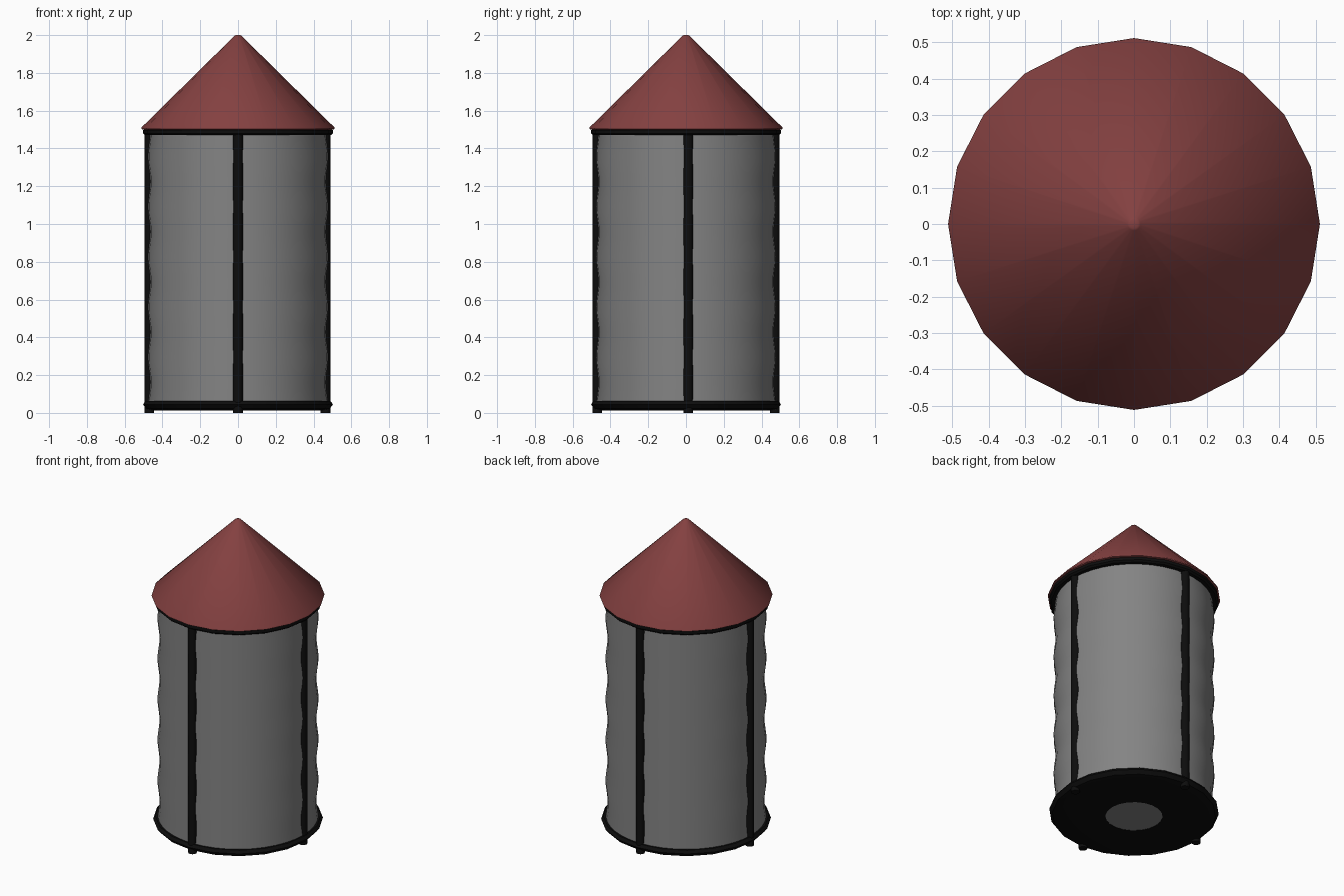
import bpy, bmesh, math
from mathutils import Vector

if "Cube" in bpy.data.objects:
    bpy.data.objects.remove(bpy.data.objects["Cube"])


def material(name, rgb):
    m = bpy.data.materials.new(name)
    m.diffuse_color = (*rgb, 1)
    m.use_nodes = True
    m.node_tree.nodes["Principled BSDF"].inputs["Base Color"].default_value = m.diffuse_color
    return m


GREY = material("tank grey", (0.23, 0.23, 0.23))
BLACK = material("frame black", (0.004, 0.004, 0.004))
RED = material("roof red", (0.23, 0.052, 0.052))


def lathe(name, profile, mat, sides=20, centre=(0, 0), closed=False, angle=35):
    """Spin an (r, z) profile about the vertical axis."""
    bm = bmesh.new()
    rings = []
    for r, z in profile:
        if r < 1e-6:
            rings.append([bm.verts.new((centre[0], centre[1], z))] * sides)
        else:
            rings.append([bm.verts.new((centre[0] + r * math.cos(2 * math.pi * i / sides),
                                        centre[1] + r * math.sin(2 * math.pi * i / sides), z))
                          for i in range(sides)])
    pairs = list(zip(rings, rings[1:]))
    if closed:
        pairs.append((rings[-1], rings[0]))
    for a, b in pairs:
        for i in range(sides):
            j = (i + 1) % sides
            quad = list(dict.fromkeys((a[i], a[j], b[j], b[i])))
            if len(quad) > 2:
                bm.faces.new(quad)
    bmesh.ops.recalc_face_normals(bm, faces=bm.faces)
    me = bpy.data.meshes.new(name)
    bm.to_mesh(me)
    bm.free()
    me.materials.append(mat)
    ob = bpy.data.objects.new(name, me)
    bpy.context.collection.objects.link(ob)
    bpy.ops.object.select_all(action='DESELECT')
    ob.select_set(True)
    bpy.context.view_layer.objects.active = ob
    bpy.ops.object.shade_smooth_by_angle(angle=math.radians(angle))
    return ob


# Gently rippled tank wall, shaded like a plain cylinder
steps = 44
wall = [(0.471 + 0.006 * math.cos(2 * math.pi * 5.5 * k / steps), 0.03 + 1.46 * k / steps)
        for k in range(steps + 1)]
tank = lathe("tank_wall", wall, GREY, sides=40)
me = tank.data
me.normals_split_custom_set([Vector((me.vertices[l.vertex_index].co.x,
                                     me.vertices[l.vertex_index].co.y, 0)).normalized()
                             for l in me.loops])

# Conical roof with a small blunt tip and thin rim
lathe("roof", [(0, 1.497), (0.49, 1.497), (0.512, 1.503), (0.510, 1.512),
               (0.018, 1.997), (0.012, 2.0), (0, 2.0)], RED)

# Band under the eaves
lathe("top_band", [(0.465, 1.47), (0.492, 1.47), (0.503, 1.48), (0.503, 1.498), (0.465, 1.498)],
      BLACK, closed=True)

# Base band with a floor plate that has an outlet in the middle
lathe("base_plate", [(0.17, 0.012), (0.44, 0.012), (0.485, 0.022), (0.503, 0.045),
                     (0.49, 0.063), (0.46, 0.063), (0.43, 0.03), (0.17, 0.022)],
      BLACK, closed=True)
lathe("outlet_cover", [(0, 0.014), (0.172, 0.014), (0.172, 0.02), (0, 0.02)], GREY)

# Four upright posts
for label, x, y in (("front", 0, -0.47), ("back", 0, 0.47),
                    ("left", -0.47, 0.012), ("right", 0.463, 0.012)):
    lathe(label + "_post", [(0, 0), (0.026, 0), (0.026, 1.49), (0, 1.49)], BLACK,
          sides=12, centre=(x, y))
